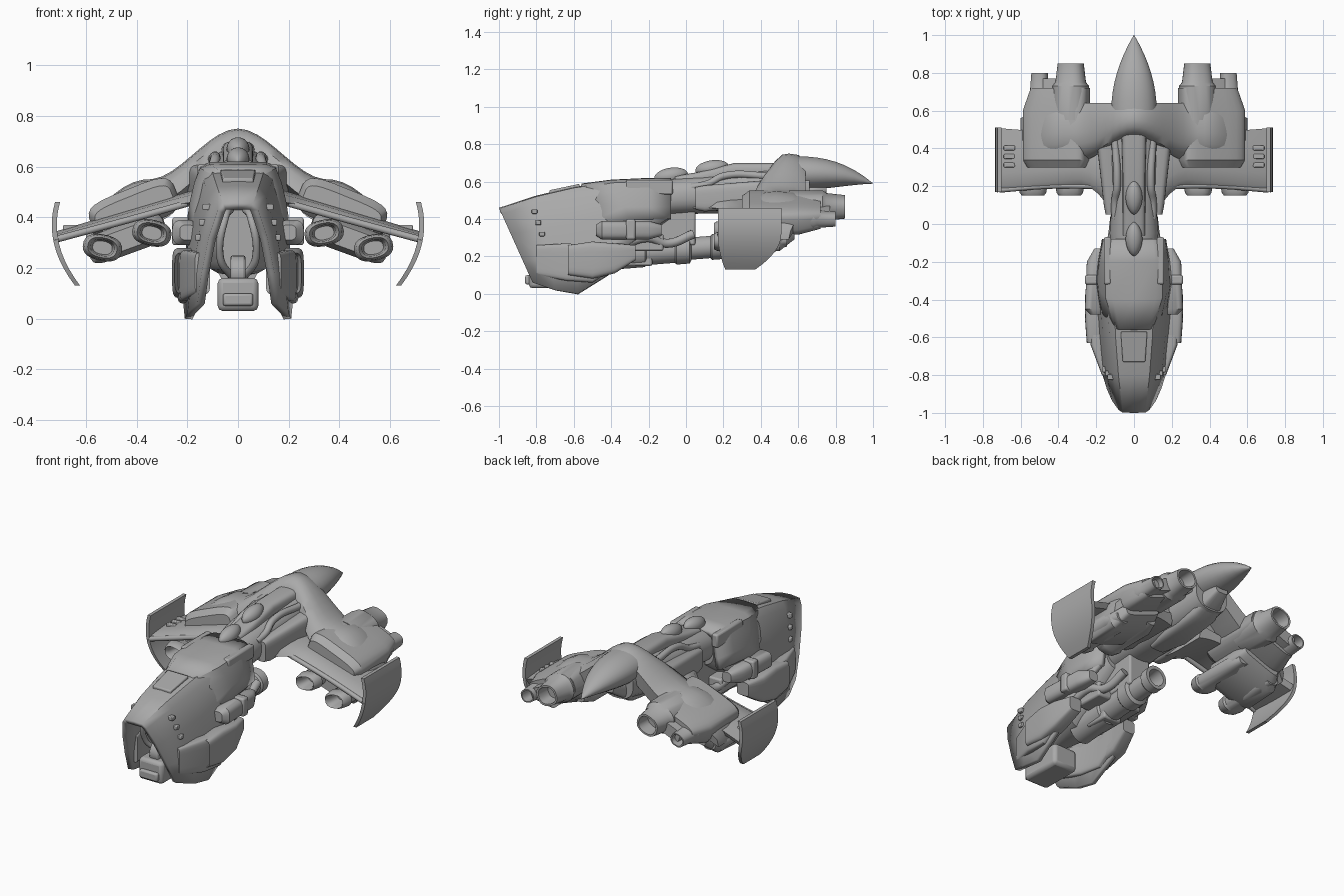
import bpy, bmesh, math

if "Cube" in bpy.data.objects:
    bpy.data.objects.remove(bpy.data.objects["Cube"])

hull_colour = (.4, .4, .4, 1)
grey = bpy.data.materials.new("hull grey")
grey.use_nodes = True
grey.diffuse_color = hull_colour
grey.node_tree.nodes["Principled BSDF"].inputs["Base Color"].default_value = hull_colour


def finish(name, bm, mirror=False, bevel=0, solid=0, angle=35):
    bmesh.ops.recalc_face_normals(bm, faces=bm.faces)
    mesh = bpy.data.meshes.new(name)
    bm.to_mesh(mesh)
    bm.free()
    ob = bpy.data.objects.new(name, mesh)
    bpy.context.collection.objects.link(ob)
    mesh.materials.append(grey)
    bpy.ops.object.select_all(action='DESELECT')
    ob.select_set(True)
    bpy.context.view_layer.objects.active = ob
    bpy.ops.object.shade_smooth_by_angle(angle=math.radians(angle))
    if solid:
        modifier = ob.modifiers.new("Solidify", 'SOLIDIFY')
        modifier.thickness, modifier.offset = solid, -1
    if bevel:
        modifier = ob.modifiers.new("Bevel", 'BEVEL')
        modifier.width, modifier.segments, modifier.limit_method = bevel, 2, 'ANGLE'
    if mirror:
        ob.modifiers.new("Mirror", 'MIRROR')
    return ob


def loft(name, rings, closed=True, **options):
    bm = bmesh.new()
    rows = [[bm.verts.new(point) for point in points] for points in rings]
    count = len(rows[0])
    for a, b in zip(rows, rows[1:]):
        for i in range(count if closed else count - 1):
            j = (i + 1) % count
            bm.faces.new((a[i], a[j], b[j], b[i]))
    if closed:
        bm.faces.new(rows[0])
        bm.faces.new(rows[-1])
    return finish(name, bm, **options)


def ring(y, cx, cz, width, height, power, tilt):
    # rounded section facing along y, optionally rolled
    points = []
    roll_cos, roll_sin = math.cos(math.radians(tilt)), math.sin(math.radians(tilt))
    for i in range(24):
        turn = math.tau * (i + .5) / 24
        c, s = math.cos(turn), math.sin(turn)
        u = math.copysign(abs(c) ** (2 / power), c) * width
        v = math.copysign(abs(s) ** (2 / power), s) * height
        points.append((cx + u * roll_cos - v * roll_sin, y, cz + u * roll_sin + v * roll_cos))
    return points


def body(name, stations, power=2, tilt=0, **options):
    return loft(name, [ring(*station, power, tilt) for station in stations], **options)


def box(name, x, y, z, bevel=.01, mirror=False):
    bm = bmesh.new()
    bmesh.ops.create_cube(bm, size=1)
    for vert in bm.verts:
        vert.co = [low + (c + .5) * (high - low) for c, (low, high) in zip(vert.co, (x, y, z))]
    return finish(name, bm, bevel=bevel, mirror=mirror)


def tube(name, points, radius):
    curve = bpy.data.curves.new(name, 'CURVE')
    curve.dimensions, curve.bevel_depth, curve.bevel_resolution = '3D', radius, 3
    curve.use_fill_caps = True
    spline = curve.splines.new('BEZIER')
    spline.bezier_points.add(len(points) - 1)
    for knot, point in zip(spline.bezier_points, points):
        knot.co = point
        knot.handle_left_type = knot.handle_right_type = 'AUTO'
    ob = bpy.data.objects.new(name, curve)
    bpy.context.collection.objects.link(ob)
    curve.materials.append(grey)
    ob.modifiers.new("Mirror", 'MIRROR')


def smooth(t):
    t = min(max(t, 0), 1)
    return t * t * (3 - 2 * t)


def spaced(start, end, steps):
    return [start + (end - start) * i / steps for i in range(steps + 1)]


def roof(y):
    # height of the head's ridge, falling away toward the nose
    return .61 - .15 * (min(y + .2, 0) / .8) ** 2


def hood(name, stations, lift=0):
    # open inverted-U shell whose sections lean from the ridge to the lower edge
    rings = []
    for top_y, low_y, low_z, top_w, low_w in stations:
        top_z, flare = roof(top_y) + lift, low_w - top_w
        half = [(0, 0), (top_w * .75, .01), (top_w, .08), (top_w + flare * .45, .35),
                (top_w + flare * .8, .7), (low_w, 1)]
        full = [(-x, t) for x, t in half[:0:-1]] + half
        rings.append([(x, top_y + (low_y - top_y) * t, top_z + (low_z - top_z) * t) for x, t in full])
    loft(name, rings, closed=False, solid=.03)


# Head shell, open at the front and below
hood("head_shell", [(-1, -.82, .06, .08, .16), (-.8, -.7, .02, .11, .2), (-.6, -.58, 0, .13, .21),
                    (-.4, -.42, .1, .14, .22), (-.2, -.33, .25, .14, .21), (-.09, -.1, .4, .12, .17)])
hood("brow_shell", [(-.56, -.5, .3, .1, .18), (-.4, -.3, .4, .15, .2), (-.2, -.2, .4, .15, .19),
                    (-.08, -.08, .4, .13, .17)], lift=.01)
loft("roof_hatch", [[(side * width, y, roof(y) + rise) for side, rise in ((-1, .01), (1, .01), (1, -.02), (-1, -.02))]
                    for y, width in ((-.73, .06), (-.57, .07))], bevel=.006)
body("head_core", [(-.64, 0, .3, .06, .13), (-.4, 0, .35, .15, .18), (-.08, 0, .5, .13, .1)], power=3)
box("roof_rail", (.12, .16), (-.32, -.07), (.53, .61), mirror=True)
for i in range(3):
    x, y, z = .12 + .014 * i, .02 * i - .81, .44 - .06 * i
    box(f"side_vent_{i + 1}", (x - .02, x + .02), (y - .015, y + .015), (z - .012, z + .012), .004, mirror=True)

# Cheek guards with recessed intakes
body("cheek_guard", [(-.8, .14, .18, .03, .08), (-.64, .19, .17, .04, .1), (-.5, .2, .16, .04, .1),
                     (-.34, .19, .22, .03, .05)], power=6, mirror=True)
cheek = body("cheek_pod", [(-.63, .21, .18, .04, .08), (-.5, .21, .18, .05, .1), (-.38, .21, .19, .05, .08),
                           (-.27, .19, .22, .04, .04)], power=5, mirror=True)
bm = bmesh.new()
bm.from_mesh(cheek.data)
mouth = min(bm.faces, key=lambda face: face.calc_center_median().y)
bmesh.ops.inset_region(bm, faces=[mouth], thickness=.013)
for vert in mouth.verts:
    vert.co.y += .06
bm.to_mesh(cheek.data)
bm.free()
body("head_side_pod", [(-.48, .2, .34, .03, .03), (-.45, .21, .34, .05, .05), (-.2, .2, .34, .05, .05),
                       (-.13, .18, .34, .03, .03)], power=3, mirror=True)
box("pod_band", (.19, .26), (-.32, -.27), (.29, .4), mirror=True)

# Chin gun and the pipes inside the head opening
box("chin_block", (-.08, .08), (-.84, -.58), (.03, .16), .02)
box("chin_tip", (-.06, .06), (-.86, -.8), (.05, .1))
loft("chin_wheel", [[(x, .07 * math.cos(turn) - .74, .07 * math.sin(turn) + .18)
                     for turn in spaced(0, math.tau, 20)[:-1]] for x in (-.03, .03)], bevel=.01)
tube("mouth_pipe", [(.03, -.72, .43), (.05, -.8, .4), (.07, -.78, .24), (.02, -.7, .16)], .015)

# Rear-facing stepped barrel under the neck
barrel = [(-.45, .08), (-.22, .08), (-.21, .07), (-.06, .07), (-.05, .08), (.02, .08), (.03, .06), (.13, .06),
          (.14, .07), (.19, .07), (.19, .05), (.1, .04)]
body("under_barrel", [(y, 0, .24 + .08 * y, radius, radius) for y, radius in barrel])
box("barrel_mount", (-.06, .06), (-.33, -.18), (.15, .3))
box("neck_strut", (-.07, .07), (-.25, .05), (.26, .48))
box("barrel_clamp", (.05, .15), (-.3, -.12), (.23, .32), mirror=True)
tube("neck_hose", [(.17, -.33, .27), (.15, -.2, .3), (.12, -.1, .27), (.1, .04, .32)], .025)

# Neck, spine and tail
body("neck", [(-.2, 0, .5, .11, .09), (-.05, 0, .52, .13, .1), (.1, 0, .53, .12, .1), (.45, 0, .55, .13, .12),
              (.66, 0, .57, .11, .1)], power=2.4)
body("shoulder", [(.05, .12, .51, .03, .06), (.1, .12, .51, .04, .07), (.45, .15, .54, .05, .07)],
     power=4, mirror=True)
body("spine", [(-.06, 0, .58, .06, .05), (.06, 0, .6, .06, .05), (.26, 0, .64, .06, .06), (.6, 0, .64, .07, .06)],
     power=4)
tube("spine_pipe", [(.1, .03, .57), (.1, .12, .59), (.09, .2, .63), (.1, .45, .63)], .02)
for name, y, z in (("front_dome", -.08, .62), ("rear_dome", .14, .66)):
    body(name, [(y - .09 * math.cos(turn), 0, z + .01 * (1 - math.cos(turn)), .045 * math.sin(turn) ** 1.3,
                 .045 * math.sin(turn)) for turn in spaced(.1, math.pi - .1, 12)])
tail = [(t, 1.01 - t * t) for t in spaced(0, 1, 8)]
body("tail_cone", [(.6 + .4 * t, 0, .645 - .055 * t ** 3, .12 * taper, .09 * taper) for t, taper in tail])
body("tail_keel", [(.2, 0, .45, .05, .03), (.35, 0, .46, .08, .05), (.6, 0, .5, .08, .06), (.75, 0, .57, .04, .03)],
     power=4)


def wing_ring(x, front, back, top, thick):
    # aerofoil section across x
    chord, middle = back - front, (front + back) / 2
    return [(x, front, top - thick * .75), (x, front + chord * .1, top - thick * .28),
            (x, front + chord * .3, top - .006), (x, middle, top), (x, back - chord * .2, top - .008),
            (x, back, top - thick * .3), (x, back - chord * .05, top - thick), (x, middle, top - thick)]


# Arched upper wing: a bell in the middle, drooping at the tips
arch = []
for x in spaced(-.6, .6, 32):
    reach = abs(x)
    droop = max(0, (reach - .35) / .25) ** 2
    arch.append(wing_ring(x, .46 - .13 * smooth(reach / .3), .64 - .08 * droop,
                          .75 - .2 * smooth(reach / .35) - .19 * droop, .14 - .07 * droop))
loft("arch_wing", arch, angle=50)

# Lower wing with a curved root
lower = []
for x in spaced(.1, .725, 14):
    root = max(0, (.3 - x) / .2) ** 2
    lower.append(wing_ring(x, .24 - .1 * x - .2 * root, .45 + .08 * x, .56 - .3 * x, .045 + .05 * root))
loft("lower_wing", lower, mirror=True)
tube("leading_rib", [(.2, .2, .455), (.45, .2, .385), (.71, .18, .315)], .014)
for i in range(3):
    y = .3 + .045 * i
    box(f"tip_hinge_{i + 1}", (.63, .69), (y, y + .025), (.335, .37), .005, mirror=True)

# End plates, bowed outward and swept at the foot
plate = []
for z in spaced(.13, .46, 10):
    x, sweep = .725 - 1.6 * (z - .37) ** 2, (max(0, .32 - z) / .19) ** 2
    front, back = .17 + .04 * sweep, .51 - .14 * sweep
    plate.append([(x - .01, front, z), (x + .01, front, z), (x + .01, back, z), (x - .01, back, z)])
loft("end_plate", plate, mirror=True)

# Engine housings and their keels
body("engine_housing", [(.3, .41, .435, .16, .05), (.34, .41, .435, .18, .08), (.6, .41, .435, .18, .08),
                        (.72, .39, .445, .16, .06)], power=4, tilt=-22, mirror=True)
body("housing_keel", [(.25, .44, .315, .12, .04), (.3, .44, .315, .16, .06), (.5, .44, .325, .16, .06),
                      (.58, .43, .36, .12, .04)], power=5, tilt=-20, mirror=True)
body("nozzle_bridge", [(.6, .43, .425, .08, .045), (.77, .43, .425, .07, .035)], power=5, tilt=-22, mirror=True)


def pipe(name, x, z, width, height, steps, tilt):
    # stepped engine tube: each step is a y position and a scale
    body(name, [(y, x, z, width * scale, height * scale) for y, scale in steps],
         power=2.4, tilt=tilt, mirror=True)


for name, x, z, width, height, end in (("main_nozzle", .335, .465, .08, .07, .85),
                                       ("small_nozzle", .5, .4, .05, .045, .8)):
    pipe(name, x, z, width, height, [(.55, 1.2), (end - .12, 1.2), (end - .1, 1), (end, .85), (end, .7),
                                     (end - .08, .6)], -20)

# Front intakes hung below the wing
for name, x, z in (("inner_intake", .34, .338), ("outer_intake", .535, .28)):
    pipe(name, x, z, .078, .052, [(.24, .5), (.17, .6), (.15, .75), (.165, .9), (.21, 1), (.22, .9), (.46, .9),
                                  (.54, .5)], 12)
